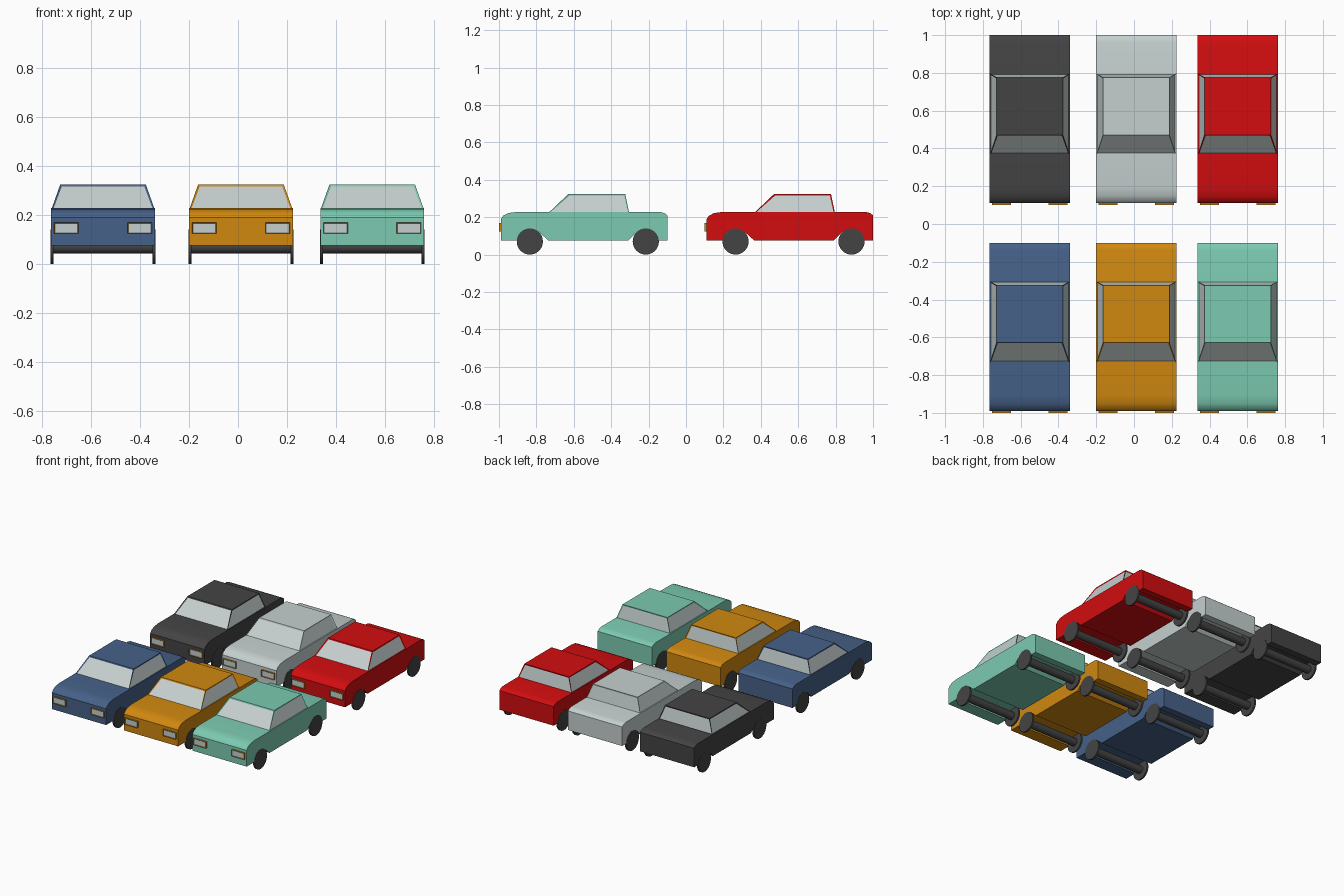
import bpy, bmesh, math
from mathutils import Matrix, Vector

cube = bpy.data.objects.get("Cube")
if cube:
    bpy.data.objects.remove(cube, do_unlink=True)


def material(name, hex_code):
    srgb = [int(hex_code[i:i + 2], 16) / 255 for i in (0, 2, 4)]
    color = [((c + 0.055) / 1.055) ** 2.4 if c > 0.04 else c / 12.92 for c in srgb] + [1]
    mat = bpy.data.materials.new(name)
    mat.use_nodes = True
    mat.diffuse_color = color
    mat.node_tree.nodes["Principled BSDF"].inputs["Base Color"].default_value = color
    return mat


PAINT = {
    "blue": material("blue", "466188"),
    "orange": material("orange", "D08810"),
    "mint": material("mint", "7CCAB1"),
    "black": material("black", "444444"),
    "silver": material("silver", "C5D0CF"),
    "red": material("red", "D20D0F"),
}

HALF_WIDTH = 0.2125
WHEEL_Y = (-0.29, 0.33)
WHEEL_RADIUS = 0.07
FLOOR, DECK, ROOF = 0.075, 0.228, 0.325


def finish(bm, name, mats, origin, smooth=False):
    bmesh.ops.recalc_face_normals(bm, faces=bm.faces[:])
    mesh = bpy.data.meshes.new(name)
    bm.to_mesh(mesh)
    bm.free()
    for mat in mats:
        mesh.materials.append(mat)
    obj = bpy.data.objects.new(name, mesh)
    bpy.context.collection.objects.link(obj)
    obj.location = origin
    if smooth:
        bpy.ops.object.select_all(action='DESELECT')
        obj.select_set(True)
        bpy.context.view_layer.objects.active = obj
        bpy.ops.object.shade_smooth_by_angle(angle=math.radians(35))
    return obj


def body(name, paint, origin):
    # Side profile with curved hood, rear edge and open wheel wells
    front, rear = WHEEL_Y
    profile = [
        (-0.445, FLOOR), (-0.445, 0.19), (-0.432, 0.208), (-0.405, 0.222), (-0.36, DECK),
        (0.405, DECK), (0.43, 0.222), (0.445, 0.21), (0.445, FLOOR),
        (rear + 0.065, FLOOR), (rear + 0.05, 0.12), (rear - 0.05, 0.12), (rear - 0.095, FLOOR),
        (front + 0.1, FLOOR), (front + 0.05, 0.12), (front - 0.05, 0.12), (front - 0.065, FLOOR),
    ]
    bm = bmesh.new()
    side = bm.faces.new([bm.verts.new((-HALF_WIDTH, y, z)) for y, z in profile])
    result = bmesh.ops.extrude_face_region(bm, geom=[side])
    moved = [v for v in result["geom"] if isinstance(v, bmesh.types.BMVert)]
    bmesh.ops.translate(bm, verts=moved, vec=(2 * HALF_WIDTH, 0, 0))
    finish(bm, name + "_body", [paint], origin, smooth=True)


def cabin(name, paint, origin):
    # Tapered cabin whose four sloping sides carry recessed windows
    bm = bmesh.new()
    rings = []
    for half, y0, y1, z in ((0.211, -0.189, 0.241, DECK - 0.004), (0.175, -0.083, 0.22, ROOF)):
        rings.append([bm.verts.new(p) for p in
                      ((-half, y0, z), (half, y0, z), (half, y1, z), (-half, y1, z))])
    low, high = rings
    bm.faces.new(low[::-1])
    bm.faces.new(high)
    sides = [bm.faces.new((low[i], low[(i + 1) % 4], high[(i + 1) % 4], high[i]))
             for i in range(4)]
    bm.normal_update()
    bmesh.ops.inset_individual(bm, faces=sides, thickness=0.01, depth=-0.004)
    for face in sides:
        face.material_index = 1
    finish(bm, name + "_cabin", [paint, PAINT["silver"]], origin)


def cylinder(bm, radius, width, center, segments):
    place = Matrix.Translation(center) @ Matrix.Rotation(math.pi / 2, 4, 'Y')
    bmesh.ops.create_cone(bm, cap_ends=True, segments=segments, radius1=radius,
                          radius2=radius, depth=width, matrix=place)


def wheels(name, origin):
    # Thin wheel discs joined by a thick axle
    for label, y in zip(("front", "rear"), WHEEL_Y):
        bm = bmesh.new()
        for sign in (-1, 1):
            cylinder(bm, WHEEL_RADIUS, 0.012, Vector((sign * 0.208, y, WHEEL_RADIUS)), 32)
        cylinder(bm, 0.028, 0.41, Vector((0, y, WHEEL_RADIUS)), 16)
        finish(bm, f"{name}_{label}_wheels", [PAINT["black"]], origin, smooth=True)


def headlights(name, origin):
    # Amber housings with a recessed pale lens on the front face
    for label, sign in (("right", -1), ("left", 1)):
        bm = bmesh.new()
        place = Matrix.Translation((sign * 0.15, -0.445, 0.147)) @ Matrix.Diagonal((0.1, 0.02, 0.046, 1))
        bmesh.ops.create_cube(bm, size=1, matrix=place)
        bm.normal_update()
        lens = min(bm.faces, key=lambda f: f.calc_center_median().y)
        bmesh.ops.inset_individual(bm, faces=[lens], thickness=0.005, depth=-0.003)
        lens.material_index = 1
        finish(bm, f"{name}_{label}_headlight", [PAINT["orange"], PAINT["silver"]], origin)


# Two rows of three cars
ROWS = ((-0.545, ("blue", "orange", "mint")), (0.555, ("black", "silver", "red")))
for row_y, colors in ROWS:
    for x, color in zip((-0.552, 0.012, 0.549), colors):
        spot = (x, row_y, 0)
        name = color + "_car"
        body(name, PAINT[color], spot)
        cabin(name, PAINT[color], spot)
        wheels(name, spot)
        headlights(name, spot)
